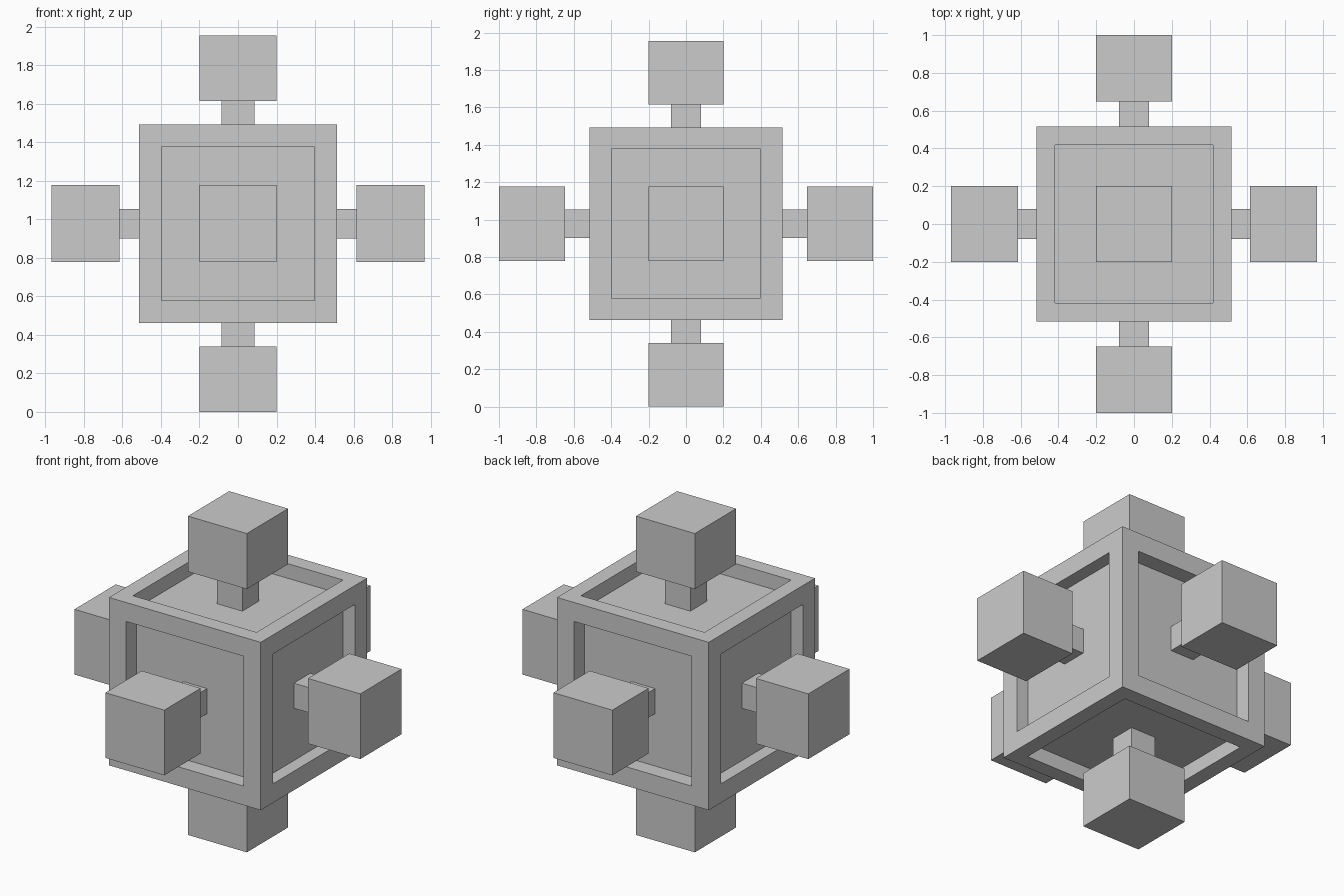
import bpy, bmesh
from mathutils import Vector

if "Cube" in bpy.data.objects:
    bpy.data.objects.remove(bpy.data.objects["Cube"])

CENTRE = Vector((0, 0, 0.978))
HALF = 0.515


def finish(name, bm):
    bmesh.ops.recalc_face_normals(bm, faces=bm.faces)
    mesh = bpy.data.meshes.new(name)
    bm.to_mesh(mesh)
    bm.free()
    obj = bpy.data.objects.new(name, mesh)
    obj.location = CENTRE
    bpy.context.collection.objects.link(obj)
    return obj


def box(name, lo, hi):
    bm = bmesh.new()
    bmesh.ops.create_cube(bm, size=1)
    size, mid = hi - lo, (hi + lo) / 2
    for v in bm.verts:
        v.co = Vector(a * b for a, b in zip(v.co, size)) + mid
    return finish(name, bm)


# Per axis: panel half width, panel depth, stem half sizes, block start and end
AXES = [
    (0.35, 0.08, (0, 0.08, 0.077), 0.615, 0.97),
    (0.35, 0.10, (0.08, 0, 0.077), 0.648, 1.00),
    (0.38, 0.09, (0.085, 0.08, 0), 0.637, 0.978),
]

# Central cube with a sunken square panel on every face
bm = bmesh.new()
bmesh.ops.create_cube(bm, size=2 * HALF)
for face in list(bm.faces):
    axis = max(range(3), key=lambda i: abs(face.normal[i]))
    panel, depth = AXES[axis][:2]
    bmesh.ops.inset_individual(bm, faces=[face], thickness=HALF - panel)
    ring = bmesh.ops.inset_individual(bm, faces=[face], thickness=0)
    shift = face.normal * -depth
    bmesh.ops.translate(bm, verts=face.verts[:], vec=shift)
finish("core_cube", bm)

# A square stem and an end block on each of the six sides
SIDES = [("left", "right"), ("front", "back"), ("bottom", "top")]
for axis, (panel, depth, stem, start, end) in enumerate(AXES):
    for side, sign in zip(SIDES[axis], (-1, 1)):
        for part, half, a, b in (
            ("stem", stem, HALF - depth - 0.005, start + 0.005),
            ("block", (0.2, 0.2, 0.2), start, end),
        ):
            lo, hi = -Vector(half), Vector(half)
            lo[axis], hi[axis] = sorted((sign * a, sign * b))
            box(f"{side}_{part}", lo, hi)
